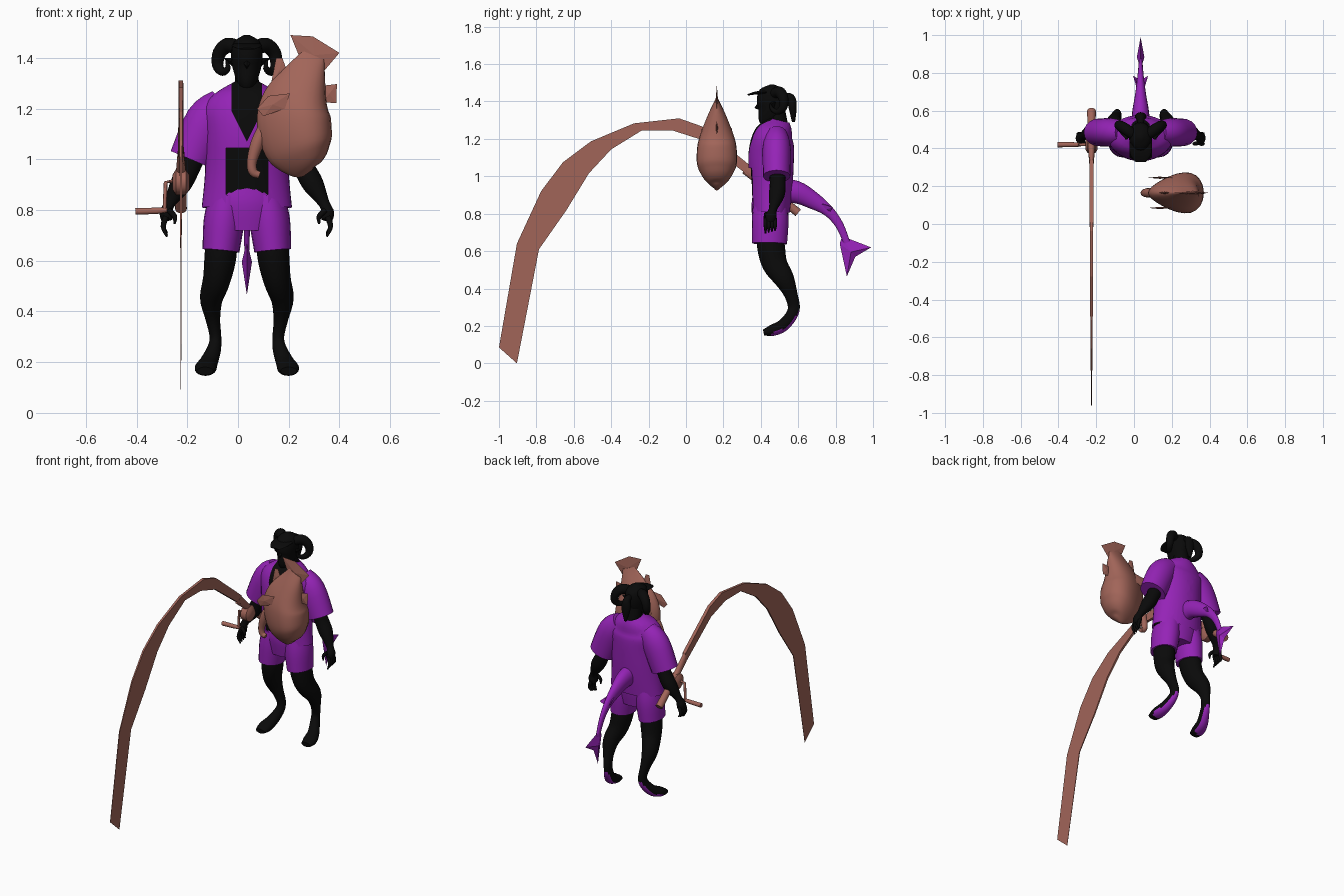
import bpy, bmesh, math
from mathutils import Vector

cube = bpy.data.objects.get("Cube")
if cube:
    bpy.data.objects.remove(cube, do_unlink=True)

BODY_X = 0.035      # body centre line
ROD_X = -0.225      # plane of the rod
CATCH_Y = 0.165     # plane of the caught fish


def material(name, colour):
    mat = bpy.data.materials.new(name)
    mat.use_nodes = True
    mat.diffuse_color = (*colour, 1)
    mat.node_tree.nodes["Principled BSDF"].inputs["Base Color"].default_value = (*colour, 1)
    return mat


BLACK = material("black skin", (.003, .003, .003))
PURPLE = material("purple cloth", (.30, .017, .47))
BROWN = material("clay brown", (.36, .13, .10))


def finish(name, bm, mats, origin_x=0, mirror=False, smooth=True):
    """Turn a bmesh into a named object, optionally mirrored about its origin."""
    mesh = bpy.data.meshes.new(name)
    bm.to_mesh(mesh)
    bm.free()
    for mat in mats:
        mesh.materials.append(mat)
    if smooth:
        mesh.polygons.foreach_set("use_smooth", [True] * len(mesh.polygons))
        mesh.set_sharp_from_angle(angle=math.radians(50))
    obj = bpy.data.objects.new(name, mesh)
    obj.location.x = origin_x
    bpy.context.collection.objects.link(obj)
    if mirror:
        obj.modifiers.new("mirror", "MIRROR").use_mirror_merge = False
    return obj


def resample(path, steps):
    """Smooth curve through all path entries, radii included."""
    pts = [Vector(p if len(p) > 4 else (*p, p[3])) for p in path]
    out = []
    for i in range(len(pts) - 1):
        a, b, c, d = pts[max(i - 1, 0)], pts[i], pts[i + 1], pts[min(i + 2, len(pts) - 1)]
        for s in range(steps):
            t = s / steps
            out.append((b * 2 + (c - a) * t + (a * 2 - b * 5 + c * 4 - d) * t ** 2
                        + (b * 3 - a - c * 3 + d) * t ** 3) * .5)
    return out + [pts[-1]]


def tube_mesh(path, sides=16, side=(1, 0, 0), steps=4, caps=True, pinch=0):
    """Loft ellipses along a path of (x, y, z, side radius, other radius)."""
    pts = resample(path, steps)
    bm, rings = bmesh.new(), []
    for i, p in enumerate(pts):
        along = (pts[min(i + 1, len(pts) - 1)] - pts[max(i - 1, 0)])[:3]
        along = Vector(along).normalized()
        across = along.cross(Vector(side)).normalized()
        flank = across.cross(along)
        ring = []
        for k in range(sides):
            c, s = math.cos(math.tau * k / sides), math.sin(math.tau * k / sides)
            ring.append(bm.verts.new(Vector(p[:3]) + flank * max(p[3], .001) * c * (1 + pinch * s)
                                     + across * max(p[4], .001) * s))
        rings.append(ring)
    for lo, hi in zip(rings, rings[1:]):
        for k in range(sides):
            n = (k + 1) % sides
            bm.faces.new((lo[k], lo[n], hi[n], hi[k]))
    if caps:
        bm.faces.new(rings[0])
        bm.faces.new(rings[-1])
    bmesh.ops.recalc_face_normals(bm, faces=bm.faces)
    bm.normal_update()
    return bm


def tube(name, mat, path, origin_x=BODY_X, mirror=False, **options):
    return finish(name, tube_mesh(path, **options), [mat], origin_x, mirror)


def fin(name, mat, outline, bulge, origin_x=0, mirror=False):
    """Flat outline with a raised middle on both faces."""
    bm = bmesh.new()
    rim = [bm.verts.new(p) for p in outline]
    centre = sum((v.co for v in rim), Vector()) / len(rim)
    for sign in (-1, 1):
        tip = bm.verts.new(centre + Vector(bulge) * sign)
        for a, b in zip(rim, rim[1:] + rim[:1]):
            bm.faces.new((a, b, tip))
    bmesh.ops.recalc_face_normals(bm, faces=bm.faces)
    return finish(name, bm, [mat], origin_x, mirror, smooth=False)


# Torso and open shirt: cut along the neckline and the front opening
trunk = [(0, .45, .81, .178, .105), (0, .455, .95, .165, .115), (0, .455, 1.1, .165, .122),
         (0, .465, 1.2, .172, .112), (0, .485, 1.26, .12, .085), (0, .495, 1.30, .055, .06)]
tube("torso", BLACK, [(x, y, z, a - .012, b - .012) for x, y, z, a, b in trunk], sides=32)
bm = tube_mesh(trunk, sides=40, caps=False)
cuts = [((.083, 0, 0), (1, 0, 0)), ((.06, 0, 0), (1, 0, 0)), ((0, 0, 1.045), (0, 0, 1)),
        ((0, 0, 1.07), (2, 0, -1))]
for point, normal in cuts:
    for flip in (1, -1):
        bmesh.ops.bisect_plane(bm, geom=bm.verts[:] + bm.edges[:] + bm.faces[:],
                               plane_co=(point[0] * flip, 0, point[2]),
                               plane_no=(normal[0] * flip, 0, normal[2]))
gap = []
for f in bm.faces:
    c = f.calc_center_median()
    front = c.y < .46
    if front and c.z < 1.045 and abs(c.x) < .083:
        gap.append(f)
    elif front and abs(c.x) < .06 and c.z > 1.07 + 2 * abs(c.x):
        f.material_index = 1
bmesh.ops.delete(bm, geom=gap, context="FACES")
finish("shirt", bm, [PURPLE, BLACK], BODY_X)
tube("sleeve", PURPLE, [(.09, .485, 1.215, .07, .06), (.155, .485, 1.15, .088, .075),
                        (.222, .485, 1.0, .085, .073)], mirror=True, sides=20)

# Arms and hands
tube("arm", BLACK, [(.18, .485, 1.08, .045), (.225, .49, .97, .042), (.262, .485, .9, .042),
                    (.305, .465, .825, .022), (.318, .455, .79, .026, .03), (.315, .45, .76, .022, .026)],
     mirror=True)
for i in range(4):
    y = .425 + i * .017
    tube(f"finger_{i + 1}", BLACK, [(.318, y, .775, .011), (.33, y, .735, .01), (.315, y, .695 + i * .005, .004)],
         mirror=True, sides=8)
tube("thumb", BLACK, [(.31, .43, .80, .012), (.285, .425, .775, .01), (.285, .425, .745, .004)],
     mirror=True, sides=8)

# Shorts
tube("shorts_waist", PURPLE, [(0, .45, .89, .135, .095), (0, .45, .82, .15, .1), (0, .45, .72, .12, .085)],
     sides=24)
tube("shorts_leg", PURPLE, [(.075, .45, .86, .07, .09), (.09, .45, .76, .08, .098), (.102, .447, .64, .073, .093)],
     mirror=True, sides=20)

# Legs, with coloured soles
bm = tube_mesh([(.1, .45, .7, .06, .07), (.104, .455, .62, .063, .074), (.118, .475, .53, .055, .067),
                (.14, .525, .45, .045, .054), (.134, .56, .37, .029, .036), (.124, .577, .3, .023, .032),
                (.13, .56, .25, .028, .032), (.15, .515, .2, .036, .033), (.163, .46, .176, .043, .03),
                (.165, .415, .165, .032, .016)], sides=20)
for f in bm.faces:
    c = f.calc_center_median()
    if c.z < .29 and c.y > .46 and f.normal.dot(Vector((0, .7, -.7))) > .55:
        f.material_index = 1
finish("leg", bm, [BLACK, PURPLE], BODY_X, mirror=True)

# Head, cap, horns and hair
tube("neck", BLACK, [(0, .5, 1.25, .05), (0, .485, 1.35, .045)])
tube("head", BLACK, [(0, .43, 1.265, .012), (0, .43, 1.30, .035, .045), (0, .455, 1.36, .056, .073),
                     (0, .46, 1.42, .062, .08), (0, .46, 1.465, .05, .065), (0, .46, 1.49, .012)], sides=20)
tube("cap_brim", BLACK, [(0, .43, 1.45, .06, .012), (0, .37, 1.445, .055, .008), (0, .33, 1.435, .03, .004)])
fin("nose", BLACK, [(0, .395, 1.41), (0, .365, 1.365), (0, .39, 1.355)], (.012, 0, 0), BODY_X)
tube("horn", BLACK, [(.035, .47, 1.44, .028), (.075, .5, 1.45, .03), (.108, .52, 1.42, .027),
                     (.115, .52, 1.37, .022), (.095, .49, 1.345, .016), (.075, .46, 1.36, .011),
                     (.08, .45, 1.39, .004)], mirror=True)
fin("ear", BLACK, [(.05, .45, 1.40), (.095, .48, 1.40), (.05, .47, 1.36)], (0, .01, 0), BODY_X, mirror=True)
tube("ponytail", BLACK, [(0, .52, 1.43, .015), (0, .56, 1.42, .022), (0, .57, 1.37, .03, .022),
                         (0, .575, 1.29, .008)])

# Tail with fluke
tube("tail", PURPLE, [(0, .5, .92, .05, .07), (0, .59, .915, .045, .06), (0, .68, .87, .03, .046),
                      (0, .76, .815, .019, .03), (0, .82, .74, .013, .022), (0, .86, .645, .01, .018)])
fin("tail_fluke", PURPLE, [(0, y, z) for y, z in
                           [(.835, .68), (.99, .62), (.905, .57), (.86, .465), (.822, .64)]],
    (.02, 0, 0), BODY_X)
fin("tail_fin", PURPLE, [(.015, .7, .86), (.04, .785, .835), (.015, .77, .81)], (0, 0, .012), BODY_X, mirror=True)

# Bent rod: upper and lower edge of a tapering blade
upper = [(-1, .085), (-.904, .64), (-.775, .92), (-.658, 1.075), (-.508, 1.187),
         (-.278, 1.283), (-.037, 1.31), (.085, 1.267), (.34, 1.06)]
lower = [(-.904, 0), (-.786, .61), (-.64, .818), (-.519, 1.016), (-.40, 1.144),
         (-.235, 1.246), (-.075, 1.246), (.075, 1.198), (.34, 1.0)]
bm, rings = bmesh.new(), []
for i, (u, d) in enumerate(zip(upper, lower)):
    half = .0005 + .0105 * (i / 8) ** .8
    rings.append([bm.verts.new((ROD_X + side * half, *p)) for side, p in
                  ((-1, u), (1, u), (1, d), (-1, d))])
for lo, hi in zip(rings, rings[1:]):
    for k in range(4):
        bm.faces.new((lo[k], lo[k - 1], hi[k - 1], hi[k]))
bm.faces.new(rings[0])
bm.faces.new(rings[-1])
bmesh.ops.recalc_face_normals(bm, faces=bm.faces)
finish("rod", bm, [BROWN], smooth=False)
tube("rod_grip", BROWN, [(ROD_X, .32, 1.04, .012, .03), (ROD_X, .42, .95, .02), (ROD_X, .6, .805, .023)],
     origin_x=0, steps=1)

# Reel and crank
tube("reel", BROWN, [(ROD_X - .033, .425, .91, .03), (ROD_X - .02, .425, .91, .05),
                     (ROD_X + .02, .425, .91, .05), (ROD_X + .033, .425, .91, .03)],
     origin_x=0, side=(0, 1, 0), steps=1)
tube("crank_arm", BROWN, [(-.25, .42, .915, .008), (-.285, .42, .91, .008), (-.29, .42, .79, .008)],
     origin_x=0, side=(0, 1, 0), steps=1, sides=8)
tube("crank_handle", BROWN, [(-.28, .42, .80, .01), (-.32, .42, .797, .013), (-.405, .42, .795, .014)],
     origin_x=0, side=(0, 1, 0), steps=1, sides=10)

# Caught fish, its fins and dangling lure
body = [(.298, 1.41, .008, .046), (.267, 1.335, .045, .083), (.23, 1.237, .082, .128),
        (.22, 1.158, .098, .146), (.235, 1.06, .1, .138), (.252, 1.0, .078, .108),
        (.266, .96, .045, .063), (.275, .945, .01, .02)]
tube("fish_body", BROWN, [(x, CATCH_Y, z, a, b) for x, z, a, b in body],
     origin_x=0, side=(0, 1, 0), sides=24, pinch=.4)


def fish_fin(name, outline, y=CATCH_Y):
    fin(name, BROWN, [(x, y, z) for x, z in outline], (0, .006, 0))


fish_fin("fish_tail", [(.207, 1.49), (.295, 1.485), (.4, 1.42), (.345, 1.355), (.31, 1.33), (.25, 1.385)])
fish_fin("fish_belly_fin", [(.33, 1.29), (.39, 1.297), (.388, 1.222), (.33, 1.225)])
fish_fin("fish_back_fin", [(.15, 1.40), (.175, 1.40), (.2, 1.33), (.125, 1.27)])
for label, sign in (("front", -1), ("rear", 1)):
    fish_fin(f"fish_{label}_side_fin", [(.075, 1.2), (.12, 1.25), (.205, 1.26), (.185, 1.2), (.1, 1.17)],
             CATCH_Y + sign * .08)
tube("lure", BROWN, [(.1, CATCH_Y, 1.12, .024), (.075, CATCH_Y, 1.06, .026), (.055, CATCH_Y, .99, .02),
                     (.06, CATCH_Y, .95, .018), (.085, CATCH_Y, .938, .014)],
     origin_x=0, side=(0, 1, 0), sides=12)
